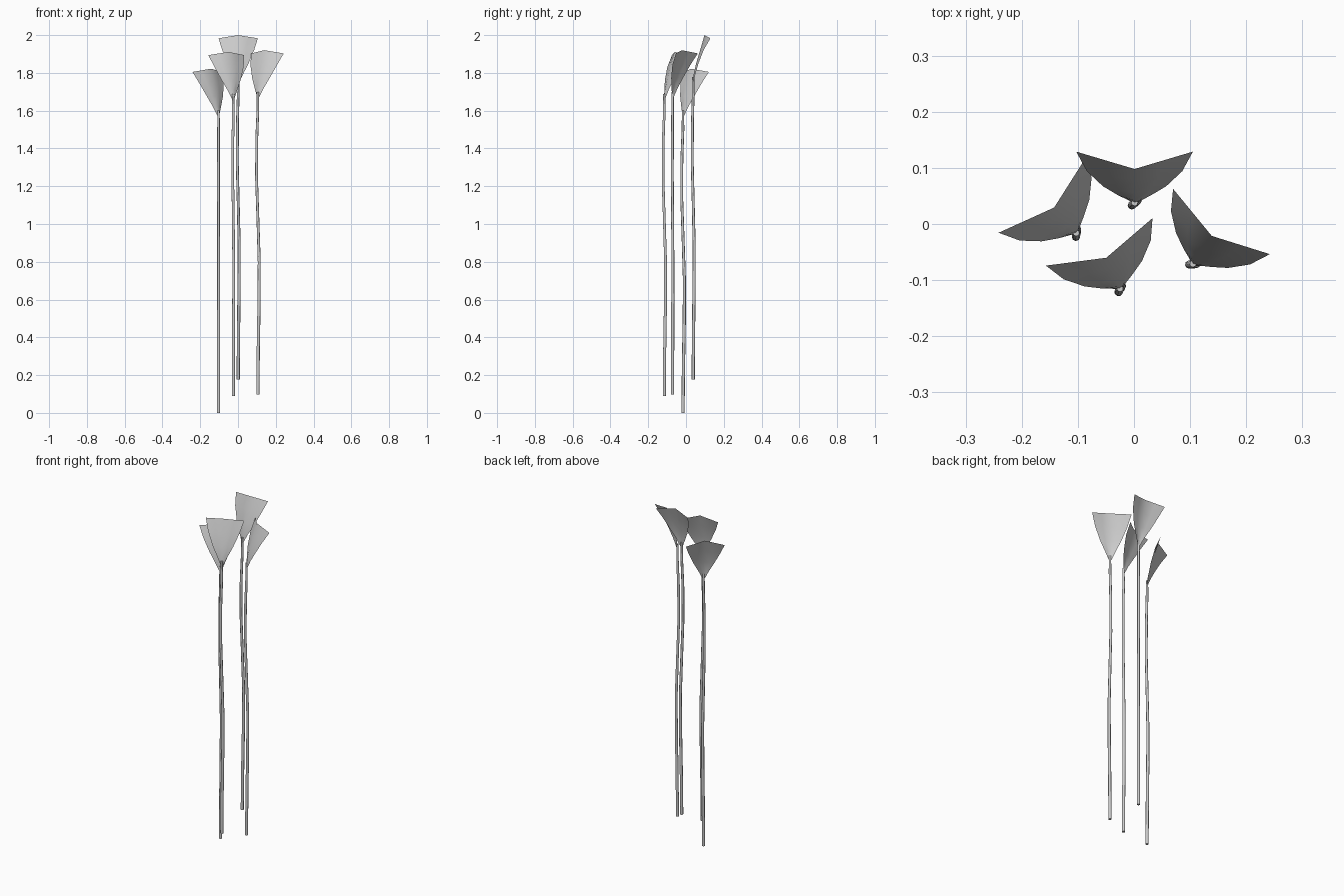
import bpy
import bmesh
import math

if "Cube" in bpy.data.objects:
    bpy.data.objects.remove(bpy.data.objects["Cube"])

# position of each stem (x, y, base height) and its turn in degrees
PLANTS = [(0.001, 0.038, 0.178, 0), (0.105, -0.071, 0.098, -34),
          (-0.025, -0.115, 0.089, 24), (-0.103, -0.016, 0.0, 41)]

# stem path: sideways sway, height, radius
STEM = [(0, 0, .0085), (.003, .25, .0085), (.008, .5, .0085), (.009, .7, .008),
        (0, .94, .0075), (-.008, 1.14, .0075), (-.007, 1.35, .0075),
        (0, 1.50, .007), (0, 1.60, .006)]
SIDES = 8

# fan rows from neck to rim: half width, edge y, edge z, crease y, crease z
FAN = [(.008, .003, 1.576, -.003, 1.572), (.029, .013, 1.622, .004, 1.622),
       (.056, .029, 1.675, .017, 1.677), (.085, .056, 1.744, .039, 1.750),
       (.104, .091, 1.805, .060, 1.822)]


def add_object(name, bm, place):
    mesh = bpy.data.meshes.new(name)
    bm.to_mesh(mesh)
    bm.free()
    for p in mesh.polygons:
        p.use_smooth = len(p.vertices) == 4
    ob = bpy.data.objects.new(name, mesh)
    bpy.context.collection.objects.link(ob)
    x, y, z, turn = place
    ob.location = (x, y, z)
    ob.rotation_euler.z = math.radians(turn)
    return ob


def make_stem(i, place):
    bm = bmesh.new()
    rings = []
    for sway, z, r in STEM:
        d = sway * 0.6
        rings.append([bm.verts.new((d + r * math.cos(k * math.tau / SIDES),
                                    d + r * math.sin(k * math.tau / SIDES), z))
                      for k in range(SIDES)])
    for a, b in zip(rings, rings[1:]):
        for k in range(SIDES):
            n = (k + 1) % SIDES
            bm.faces.new((a[k], a[n], b[n], b[k]))
    bm.faces.new(rings[0][::-1])
    bm.faces.new(rings[-1])
    add_object(f"stem_{i}", bm, place)


def make_fan(i, place):
    # thin leaf folded along its middle crease
    bm = bmesh.new()
    rows = []
    for w, ey, ez, cy, cz in FAN:
        row = []
        for s in (-1, -.5, 0, .5, 1):
            t = abs(s)
            row.append(bm.verts.new((w * s, cy + (ey - cy) * t,
                                     cz + (ez - cz) * t)))
        rows.append(row)
    for a, b in zip(rows, rows[1:]):
        for k in range(4):
            bm.faces.new((a[k], a[k + 1], b[k + 1], b[k]))
    add_object(f"fan_leaf_{i}", bm, place)


for i, place in enumerate(PLANTS, 1):
    make_stem(i, place)
    make_fan(i, place)
